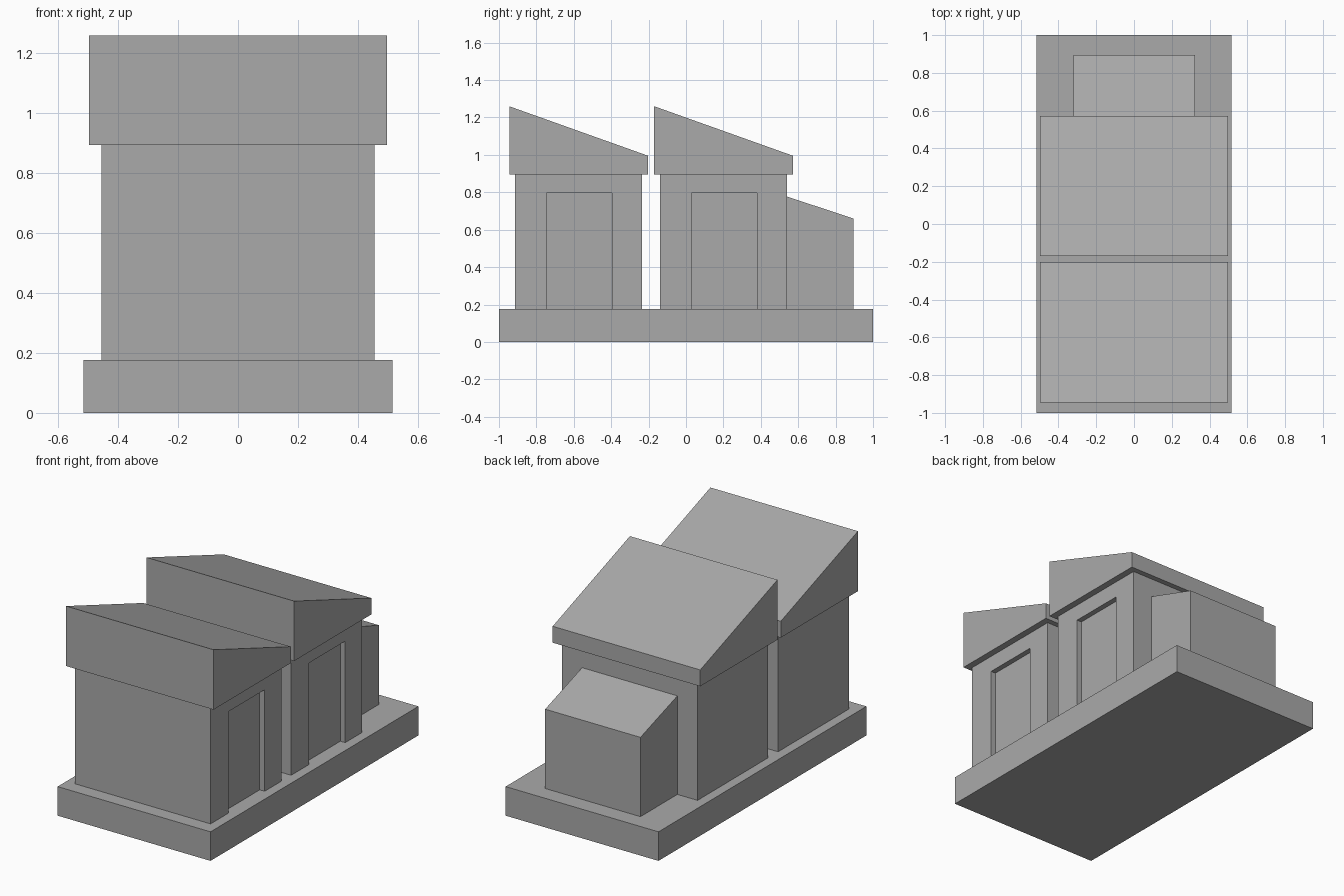
import bpy
import bmesh

cube = bpy.data.objects.get("Cube")
if cube:
    bpy.data.objects.remove(cube, do_unlink=True)

grey = bpy.data.materials.new("plain_grey")
grey.use_nodes = True
colour = (0.4, 0.4, 0.4, 1)
grey.diffuse_color = colour
grey.node_tree.nodes["Principled BSDF"].inputs["Base Color"].default_value = colour


def extrude_profile(name, profile, x0, x1):
    """Extrude a side profile of (y, z) points across the width."""
    bm = bmesh.new()
    face = bm.faces.new([bm.verts.new((x0, y, z)) for y, z in profile])
    grown = bmesh.ops.extrude_face_region(bm, geom=[face])["geom"]
    verts = [v for v in grown if isinstance(v, bmesh.types.BMVert)]
    bmesh.ops.translate(bm, verts=verts, vec=(x1 - x0, 0, 0))
    bmesh.ops.recalc_face_normals(bm, faces=bm.faces)
    mesh = bpy.data.meshes.new(name)
    bm.to_mesh(mesh)
    bm.free()
    mesh.materials.append(grey)
    obj = bpy.data.objects.new(name, mesh)
    bpy.context.collection.objects.link(obj)
    return obj


BASE_TOP, EAVES = 0.177, 0.895
WALL_X, ROOF_X, RECESS = 0.456, 0.497, 0.033

# Base slab
extrude_profile("base_slab", [(-1, 0), (1, 0), (1, BASE_TOP), (-1, BASE_TOP)],
                -0.515, 0.515)

# Two matching blocks, each with a doorway recess and a sloped roof
for label, y in (("front", -0.915), ("back", -0.14)):
    y_end, door_start, door_end = y + 0.68, y + 0.17, y + 0.52
    door_top = 0.795
    extrude_profile(label + "_block_walls",
                    [(y, BASE_TOP), (y_end, BASE_TOP), (y_end, EAVES), (y, EAVES)],
                    -WALL_X, WALL_X - RECESS)
    # Wall skin that frames the doorway
    extrude_profile(label + "_doorway_frame",
                    [(y, BASE_TOP), (door_start, BASE_TOP), (door_start, door_top),
                     (door_end, door_top), (door_end, BASE_TOP), (y_end, BASE_TOP),
                     (y_end, EAVES), (y, EAVES)],
                    WALL_X - RECESS, WALL_X)
    extrude_profile(label + "_sloped_roof",
                    [(y - 0.03, EAVES), (y_end + 0.033, EAVES),
                     (y_end + 0.033, 0.995), (y - 0.03, 1.26)],
                    -ROOF_X, ROOF_X)

# Lean-to at the rear
extrude_profile("rear_lean_to",
                [(0.54, BASE_TOP), (0.895, BASE_TOP), (0.895, 0.66), (0.54, 0.777)],
                -0.32, 0.322)
